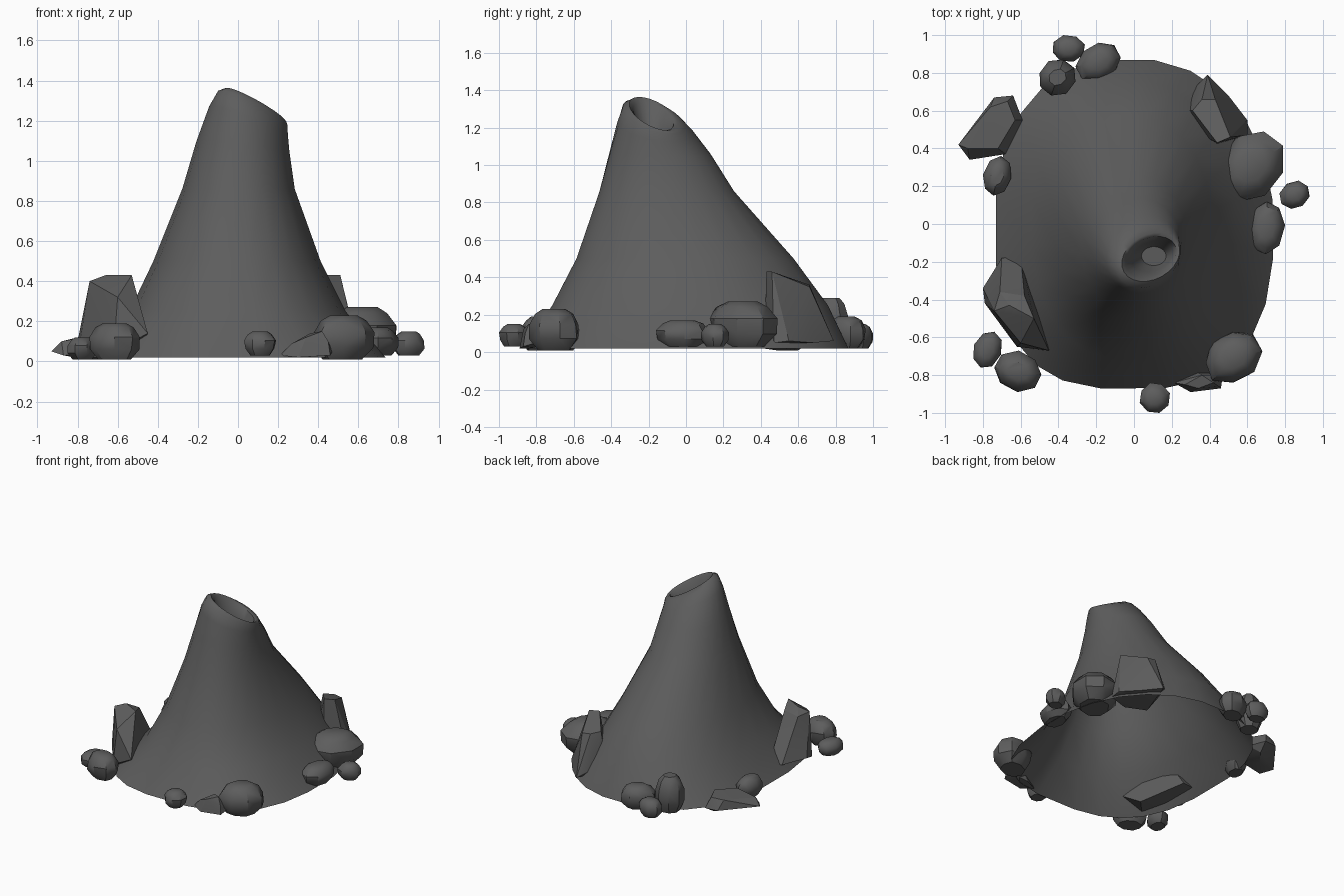
import bpy, bmesh, math, random
from mathutils import Vector

random.seed(4)
stone = bpy.data.materials.new("dark_grey_stone")
stone.diffuse_color = (0.11, 0.11, 0.11, 1)


def finish(bm, name, angle):
    me = bpy.data.meshes.new(name)
    bm.to_mesh(me)
    bm.free()
    me.materials.append(stone)
    ob = bpy.data.objects.new(name, me)
    bpy.context.collection.objects.link(ob)
    bpy.ops.object.select_all(action='DESELECT')
    ob.select_set(True)
    bpy.context.view_layer.objects.active = ob
    bpy.ops.object.shade_smooth_by_angle(angle=math.radians(angle))
    return ob


def superellipse(a, e):
    c, s = math.cos(a), math.sin(a)
    return (math.copysign(abs(c) ** (2 / e), c), math.copysign(abs(s) ** (2 / e), s))


# Cone: rings of (z, x min, x max, y min, y max, tilt along x, tilt along y, shear, quadrant flare)
rings = [
    (0.02, -0.735, 0.74, -0.875, 0.875, 0, 0, 0, 1),
    (0.25, -0.545, 0.54, -0.72, 0.765, 0, 0, 0, 0.5),
    (0.50, -0.425, 0.415, -0.59, 0.58, 0, 0, 0, 0.3),
    (0.86, -0.28, 0.285, -0.465, 0.26, 0, 0, 0, 0.2),
    (1.07, -0.21, 0.258, -0.405, 0.135, -0.10, -0.05, 0.05, 0),
    (1.20, -0.145, 0.25, -0.365, 0.04, -0.34, -0.12, 0.12, 0),
    (1.26, -0.10, 0.248, -0.335, -0.01, -0.45, -0.22, 0.2, 0),
    (1.275, -0.065, 0.242, -0.30, -0.05, -0.49, -0.25, 0.22, 0),
    # crater lining
    (1.26, -0.045, 0.225, -0.28, -0.07, -0.49, -0.2, 0.22, 0),
    (1.16, -0.01, 0.205, -0.25, -0.09, -0.35, 0, 0.2, 0),
    (1.05, 0.04, 0.17, -0.22, -0.12, -0.1, 0, 0, 0),
]
# Squareness of the base in the four corners, from back right anticlockwise
corners = (2.1, 2.4, 2.9, 2.65)
N = 24
bm = bmesh.new()
loops = []
for z, x0, x1, y0, y1, tx, ty, sh, flare in rings:
    loop = []
    for i in range(N):
        e = 2 + (corners[i * 4 // N] - 2) * flare
        u, v = superellipse(2 * math.pi * (i + 0.5) / N, e)
        dx, dy = u * (x1 - x0) / 2, v * (y1 - y0) / 2
        dy += sh * dx
        loop.append(bm.verts.new(((x0 + x1) / 2 + dx, (y0 + y1) / 2 + dy, z + tx * dx + ty * dy)))
    loops.append(loop)
for a, b in zip(loops, loops[1:]):
    for i in range(N):
        j = (i + 1) % N
        bm.faces.new((a[i], a[j], b[j], b[i]))
bm.faces.new(loops[-1])
finish(bm, "volcano_cone", 60)


# Rounded boulder filling a bounding box, turned by a yaw before fitting
def boulder(name, x0, x1, y0, y1, z0, z1, yaw):
    pts = []
    cy, sy = math.cos(yaw), math.sin(yaw)
    ratio = 1.25
    for h, r in ((0, 0.65), (0.28, 0.97), (0.62, 1.0), (0.88, 0.75), (1, 0.45)):
        for i in range(8):
            a = 2 * math.pi * i / 8 + 0.3
            k = r * random.uniform(0.94, 1.04)
            u, v = ratio * k * math.cos(a), k * math.sin(a)
            pts.append(Vector((u * cy - v * sy, u * sy + v * cy, h)))
    lo = [min(p[i] for p in pts) for i in range(3)]
    hi = [max(p[i] for p in pts) for i in range(3)]
    box = ((x0, x1), (y0, y1), (z0, z1))
    hull(name, [[b[0] + (p[i] - lo[i]) / (hi[i] - lo[i]) * (b[1] - b[0])
                 for i, b in enumerate(box)] for p in pts], 35)


# Angular rock: convex hull around a few corners
def hull(name, pts, angle=25):
    bm = bmesh.new()
    for p in pts:
        bm.verts.new(p)
    res = bmesh.ops.convex_hull(bm, input=bm.verts[:])
    junk = {g for g in res["geom_interior"] + res["geom_unused"] if isinstance(g, bmesh.types.BMVert)}
    bmesh.ops.delete(bm, geom=list(junk), context='VERTS')
    bmesh.ops.recalc_face_normals(bm, faces=bm.faces[:])
    finish(bm, name, angle)


boulders = [
    (-0.80, -0.65, 0.15, 0.36, 0.02, 0.17, 1.1),
    (-0.85, -0.70, -0.76, -0.57, 0.01, 0.12, 0.9),
    (-0.74, -0.49, -0.89, -0.67, 0.01, 0.19, -0.4),
    (0.03, 0.19, -1.00, -0.84, 0.03, 0.15, 0.0),
    (0.38, 0.68, -0.84, -0.57, 0.01, 0.23, 0.6),
    (0.60, 0.80, -0.16, 0.12, 0.03, 0.17, 1.3),
    (0.77, 0.93, 0.08, 0.23, 0.03, 0.15, 0.3),
    (0.45, 0.79, 0.12, 0.49, 0.03, 0.27, 1.0),
    (-0.31, -0.07, 0.75, 0.96, 0.02, 0.19, 0.6),
    (-0.50, -0.31, 0.68, 0.87, 0.02, 0.29, 0.2),
    (-0.43, -0.26, 0.86, 1.00, 0.02, 0.15, 0.0),
]
for n, b in enumerate(boulders):
    boulder(f"boulder_{n + 1}", *b)

# Tall leaning slabs and low wedges
hull("tall_left_rock", [
    (-.80, -.34, .10), (-.79, -.42, .08), (-.62, -.65, .05), (-.45, -.67, .14), (-.48, -.50, .03),
    (-.60, -.17, .08), (-.70, -.18, .08), (-.74, -.46, .40), (-.71, -.36, .39), (-.66, -.43, .43),
    (-.53, -.50, .43), (-.60, -.63, .32), (-.58, -.38, .40)])
hull("tall_right_rock", [
    (.39, .79, .06), (.30, .70, .12), (.28, .60, .20), (.30, .50, .04), (.44, .42, .05), (.60, .47, .05),
    (.60, .55, .06), (.50, .68, .05), (.44, .43, .43), (.51, .46, .43), (.31, .60, .37), (.36, .66, .36),
    (.43, .66, .35)])
hull("flat_left_rock", [
    (-.93, .42, .05), (-.87, .34, .03), (-.68, .37, .04), (-.59, .55, .06), (-.64, .68, .06), (-.74, .67, .06),
    (-.88, .40, .10), (-.72, .40, .13), (-.63, .55, .15), (-.67, .65, .14), (-.76, .62, .13),
    (-.75, .48, .01), (-.66, .60, .01)])
hull("flat_front_rock", [
    (.21, -.84, .03), (.30, -.89, .02), (.46, -.87, .03), (.47, -.80, .05), (.32, -.78, .02),
    (.27, -.85, .09), (.34, -.87, .12), (.45, -.86, .10), (.42, -.84, .15), (.36, -.80, .14)])
